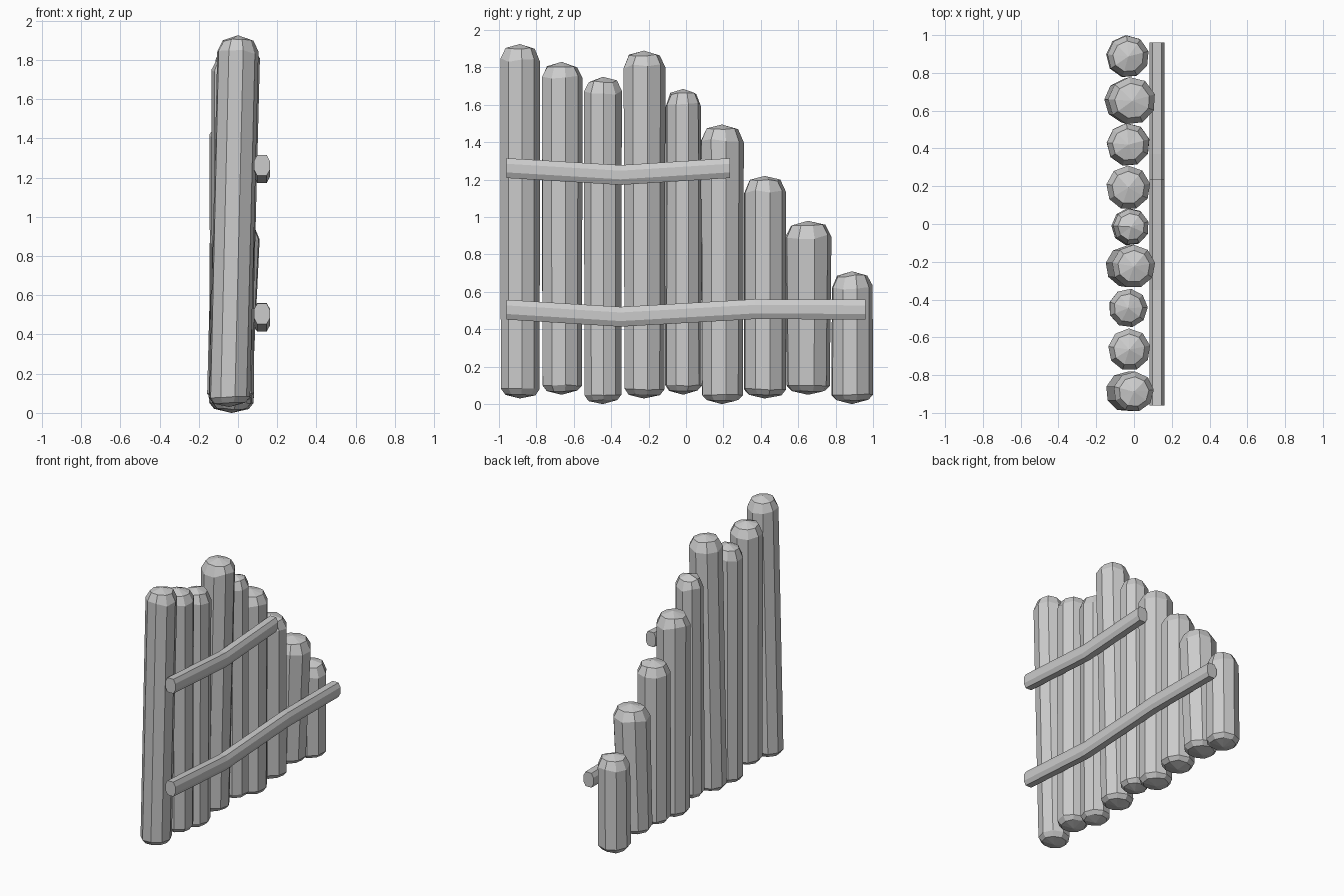
import bpy, bmesh, random
from math import cos, sin, pi

if "Cube" in bpy.data.objects:
    bpy.data.objects.remove(bpy.data.objects["Cube"])

random.seed(4)
SIDES = 9


def loft(name, rings, start=None, end=None):
    """Skin closed rings; cap each end with a fan to a tip, or a flat face."""
    bm = bmesh.new()
    loops = [[bm.verts.new(p) for p in ring] for ring in rings]
    n = len(loops[0])
    for a, b in zip(loops, loops[1:]):
        for i in range(n):
            j = (i + 1) % n
            bm.faces.new((a[i], a[j], b[j], b[i]))
    for loop, tip in ((loops[0], start), (loops[-1], end)):
        if tip is None:
            bm.faces.new(loop)
        else:
            t = bm.verts.new(tip)
            for i in range(n):
                bm.faces.new((loop[i], loop[(i + 1) % n], t))
    bmesh.ops.recalc_face_normals(bm, faces=bm.faces)
    mesh = bpy.data.meshes.new(name)
    bm.to_mesh(mesh)
    bm.free()
    ob = bpy.data.objects.new(name, mesh)
    bpy.context.collection.objects.link(ob)
    return ob


def log(name, y, r, z0, z1, x0, x1, r0):
    """Rough faceted post leaning from x0 at the foot to x1 at the top."""
    phase = random.uniform(-0.15, 0.15) + pi / 2
    levels = [(z0 + .02, r0 * .78, .004), (z0 + .05, r0, .004),
              (z1 - .085, r, .012), (z1 - .025, r * .74, .006)]
    rings = []
    for z, rad, jit in levels:
        cx = x0 + (x1 - x0) * (z - z0) / (z1 - z0)
        ring = []
        for i in range(SIDES):
            a = phase + 2 * pi * i / SIDES
            ring.append((cx + rad * 1.02 * cos(a), y + rad * 1.02 * sin(a),
                         z + random.uniform(-jit, jit)))
        rings.append(ring)
    loft(name, rings, (x0, y, z0), (x1, y, z1))


# Palisade posts: y, top radius, foot z, top z, foot x, top x, foot radius
posts = [
    (-.888, .105, .03, 1.925, -.045, .000, .104),
    (-.665, .110, .05, 1.83, -.025, -.025, .106),
    (-.445, .101, .00, 1.75, -.035, -.03, .098),
    (-.225, .113, .03, 1.89, -.042, .000, .108),
    (-.015, .094, .05, 1.685, -.02, -.015, .098),
    (.192, .115, .00, 1.495, -.03, -.03, .110),
    (.420, .112, .03, 1.22, -.03, -.03, .113),
    (.652, .124, .05, .98, -.042, -.008, .115),
    (.887, .109, .00, .71, -.035, -.03, .111),
]
for k, p in enumerate(posts):
    log(f"post_{k + 1}", *p)


def rail(name, path):
    """Chamfered bar following (y, z) points along the posts."""
    w, h, c, d = .04, .053, .016, .03
    sec = [(w, h - d), (w - c, h), (c - w, h), (-w, h - d),
           (-w, d - h), (c - w, -h), (w - c, -h), (w, d - h)]
    loft(name, [[(.122 + u, y, z + v) for u, v in sec] for y, z in path])


# Cross rails on the +x side
rail("upper_rail", [(-.96, 1.262), (-.35, 1.225), (.235, 1.262)])
rail("lower_rail", [(-.96, .505), (-.35, .467), (.37, .508), (.96, .505)])
